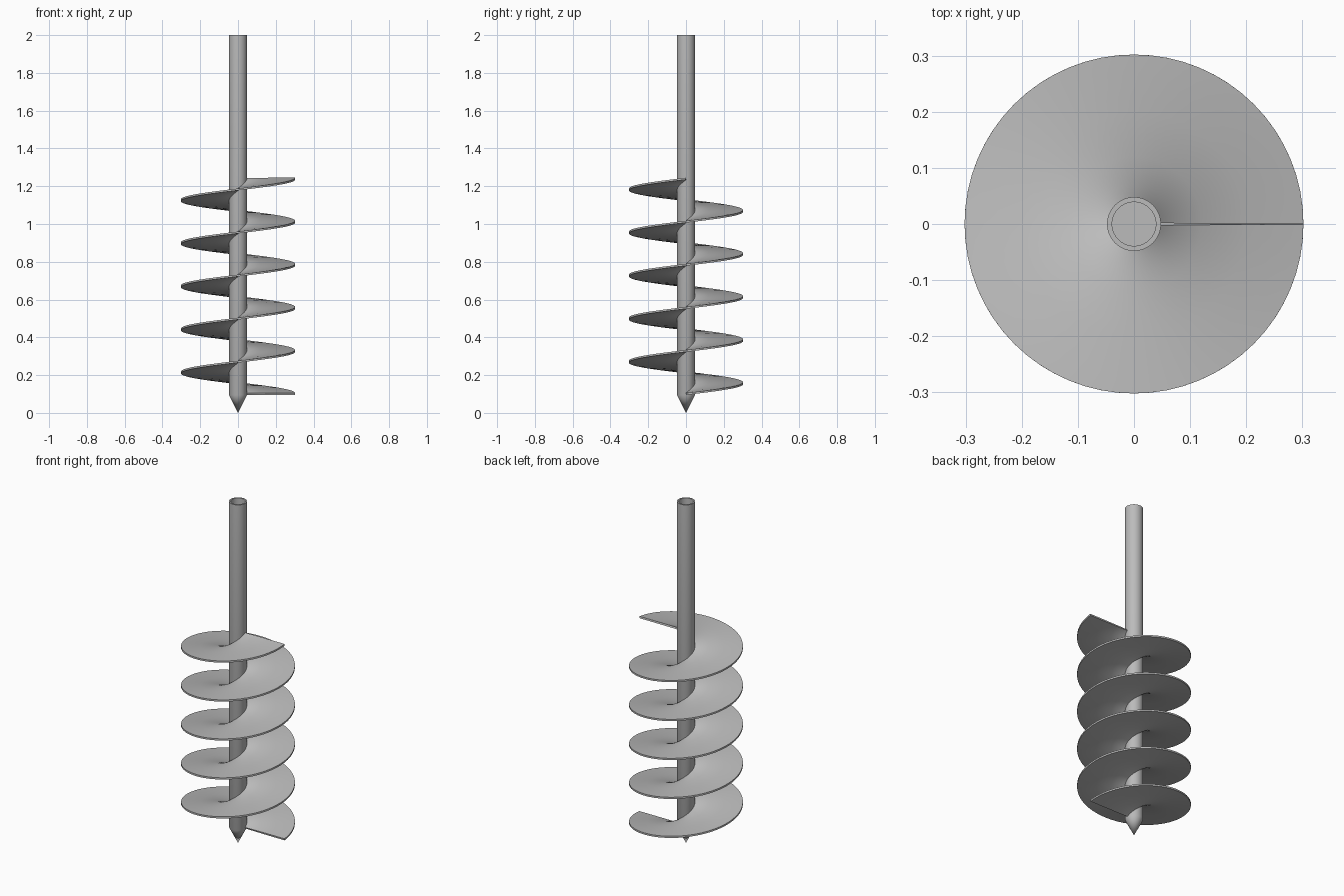
import bpy
import math

cube = bpy.data.objects.get("Cube")
if cube:
    bpy.data.objects.remove(cube, do_unlink=True)

SHAFT_R, BORE_R, FLIGHT_R = 0.048, 0.039, 0.302
TIP_TOP, TOP = 0.095, 2.0
FLIGHT_START, PITCH, TURNS = 0.1, 0.228, 5
SIDES = 64

# Plain steel
steel = bpy.data.materials.new("grey_steel")
steel.use_nodes = True
colour = (0.5, 0.5, 0.5, 1)
steel.diffuse_color = colour
steel.node_tree.nodes["Principled BSDF"].inputs["Base Color"].default_value = colour


def make_object(name, verts, faces):
    mesh = bpy.data.meshes.new(name)
    mesh.from_pydata(verts, [], faces)
    mesh.materials.append(steel)
    obj = bpy.data.objects.new(name, mesh)
    bpy.context.collection.objects.link(obj)
    return obj


def smooth(obj):
    bpy.ops.object.select_all(action="DESELECT")
    obj.select_set(True)
    bpy.context.view_layer.objects.active = obj
    bpy.ops.object.shade_smooth_by_angle(angle=math.radians(35))


def lathe(name, profile):
    """Revolve (radius, height) points; zero radius makes a pole."""
    verts, rings, faces = [], [], []
    for r, z in profile:
        count = SIDES if r > 0 else 1
        rings.append([len(verts) + i % count for i in range(SIDES)])
        for i in range(count):
            a = math.tau * i / SIDES
            verts.append((r * math.cos(a), r * math.sin(a), z))
    for low, high in zip(rings, rings[1:]):
        for i in range(SIDES):
            j = (i + 1) % SIDES
            corners = (low[i], low[j], high[j], high[i])
            faces.append(list(dict.fromkeys(corners)))
    obj = make_object(name, verts, faces)
    smooth(obj)
    return obj


# Hollow shaft with pointed tip
lathe("shaft_and_tip", [(0, 0), (SHAFT_R, TIP_TOP), (SHAFT_R, TOP),
                        (BORE_R, TOP), (BORE_R, TIP_TOP), (0, TIP_TOP)])

# Spiral flight, rising counter-clockwise from +x
radii = [0.043, 0.07, 0.12, 0.2, FLIGHT_R]
n = len(radii)
steps = SIDES * TURNS
verts, faces = [], []
for s in range(steps + 1):
    a = math.tau * s / SIDES
    z = FLIGHT_START + PITCH * s / SIDES
    verts += [(r * math.cos(a), r * math.sin(a), z) for r in radii]
for s in range(steps):
    for k in range(n - 1):
        i = s * n + k
        faces.append((i, i + 1, i + n + 1, i + n))
flight = make_object("spiral_flight", verts, faces)
smooth(flight)
plate = flight.modifiers.new("plate_thickness", "SOLIDIFY")
plate.thickness = 0.01
plate.offset = 0
# Keep the rim crisp after thickening
rim = flight.modifiers.new("crisp_rim", "EDGE_SPLIT")
rim.split_angle = math.radians(35)
